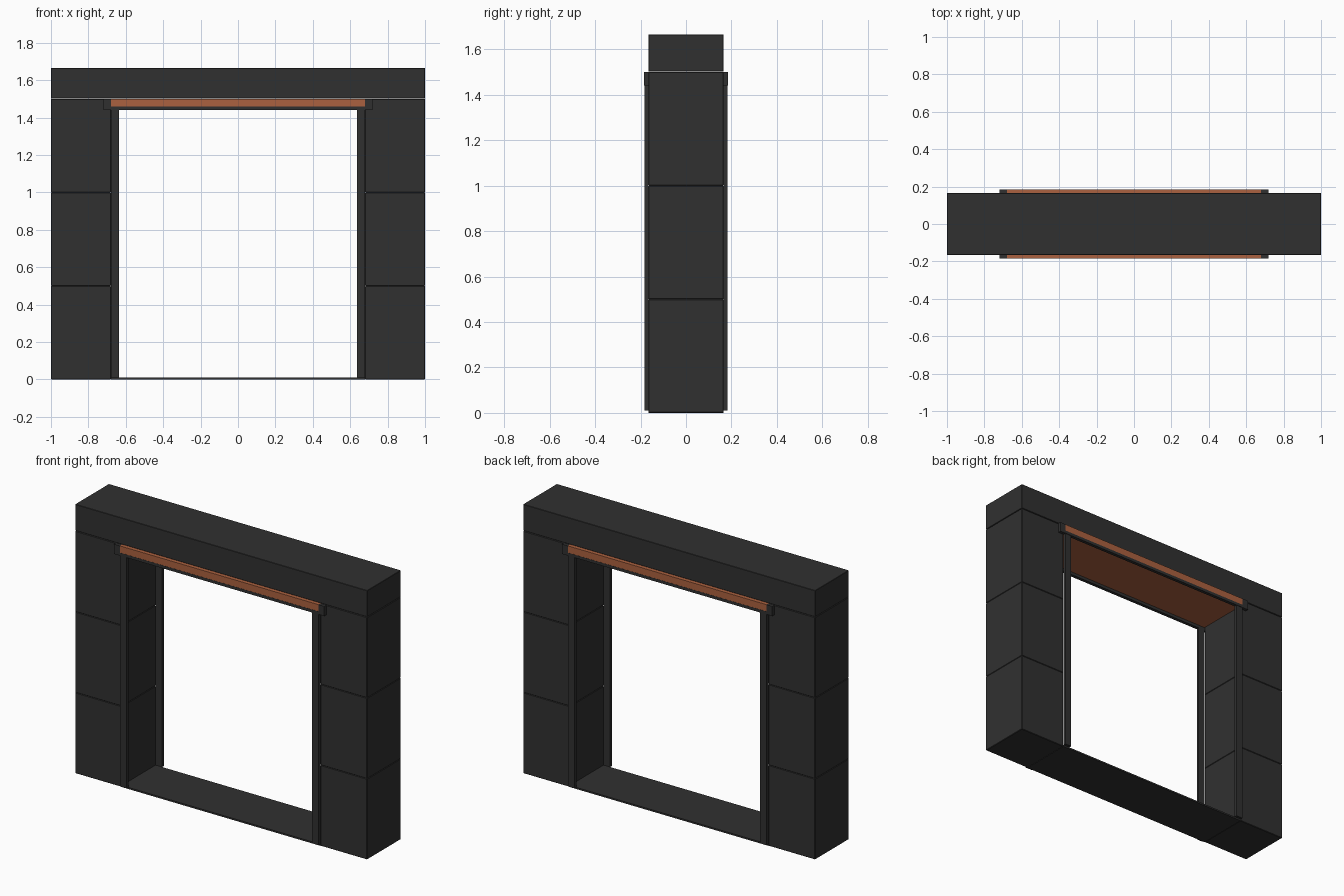
import bpy, bmesh

if "Cube" in bpy.data.objects:
    bpy.data.objects.remove(bpy.data.objects["Cube"])


def material(name, rgb):
    m = bpy.data.materials.new(name)
    m.diffuse_color = (*rgb, 1)
    m.use_nodes = True
    m.node_tree.nodes["Principled BSDF"].inputs["Base Color"].default_value = m.diffuse_color
    return m


DARK = material("charcoal", (0.03, 0.03, 0.03))
ORANGE = material("burnt orange", (0.41, 0.12, 0.05))


def box(name, x, y, z, mat, bevel=0.0):
    """Box from (min, max) ranges on each axis."""
    bm = bmesh.new()
    bmesh.ops.create_cube(bm, size=1)
    for v in bm.verts:
        v.co = [(a + b) / 2 + c * (b - a) for (a, b), c in zip((x, y, z), v.co)]
    if bevel:
        bmesh.ops.bevel(bm, geom=bm.edges[:], offset=bevel, segments=1, affect='EDGES')
    me = bpy.data.meshes.new(name)
    bm.to_mesh(me)
    bm.free()
    me.materials.append(mat)
    ob = bpy.data.objects.new(name, me)
    bpy.context.collection.objects.link(ob)
    return ob


def span(side, a, b):
    """Range a..b mirrored to the given side."""
    return tuple(sorted((side * a, side * b)))


D = 0.165      # half depth of the blocks
INNER = 0.68   # half width of the opening

# lintel across the top and threshold plate on the floor
box("lintel", (-1, 1), (-D, D), (1.502, 1.665), DARK, 0.002)
box("threshold", (-INNER, INNER), (-D, D), (0, 0.01), DARK)

# orange panel lining the top of the opening, showing on both faces
box("header_panel", (-INNER, INNER), (-0.184, 0.184), (1.458, 1.5), ORANGE)

for sx in (-1, 1):
    # three stacked pier blocks per side
    for i in range(3):
        box("pier_block", span(sx, INNER, 1), (-D, D), (i * 0.5, i * 0.5 + 0.5), DARK, 0.003)
    for sy in (-1, 1):
        # jamb trim strips and header end caps
        box("jamb_trim", span(sx, 0.635, INNER), span(sy, D, 0.182), (0.01, 1.442), DARK)
        box("header_end_cap", span(sx, INNER, 0.72), span(sy, D, 0.185), (1.44, 1.5), DARK)

# trim bar under the header panel, front and back
for sy in (-1, 1):
    box("header_trim", (-INNER, INNER), span(sy, D, 0.185), (1.44, 1.458), DARK)
